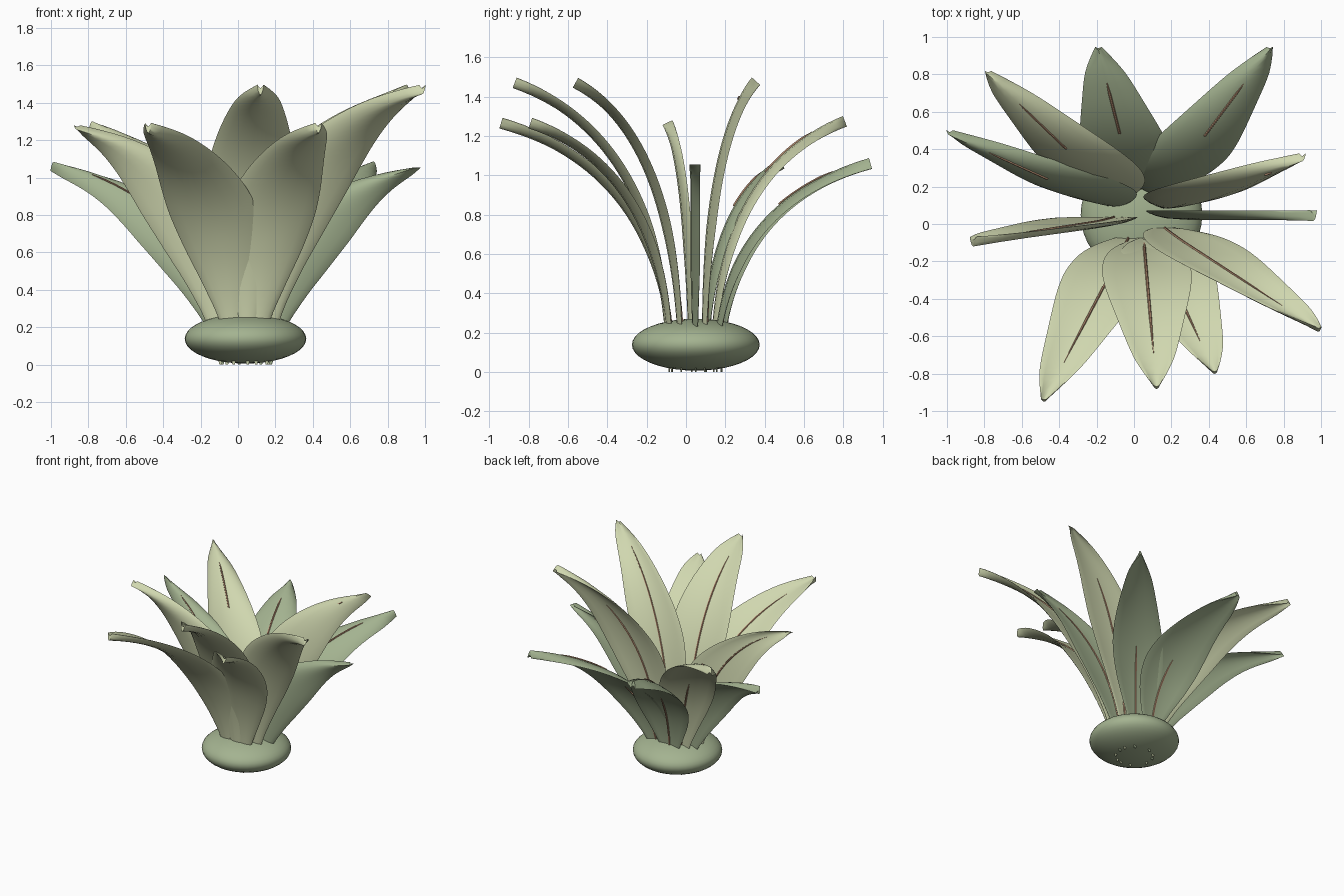
import bpy, bmesh, math
from mathutils import Vector

if "Cube" in bpy.data.objects:
    bpy.data.objects.remove(bpy.data.objects["Cube"])


def material(name, rgb):
    m = bpy.data.materials.new(name)
    m.diffuse_color = (*rgb, 1)
    m.use_nodes = True
    m.node_tree.nodes["Principled BSDF"].inputs["Base Color"].default_value = m.diffuse_color
    return m


PALE = material("pale_green", (0.63, 0.68, 0.43))
SAGE = material("sage_green", (0.37, 0.45, 0.28))
BROWN = material("vein_brown", (0.50, 0.29, 0.18))
CENTRE = Vector((0.04, 0.05, 0))


def finish(bm, name, mat):
    bmesh.ops.recalc_face_normals(bm, faces=bm.faces)
    me = bpy.data.meshes.new(name)
    bm.to_mesh(me)
    bm.free()
    ob = bpy.data.objects.new(name, me)
    bpy.context.collection.objects.link(ob)
    me.materials.append(mat)
    bpy.ops.object.select_all(action='DESELECT')
    ob.select_set(True)
    bpy.context.view_layer.objects.active = ob
    bpy.ops.object.shade_smooth_by_angle(angle=math.radians(50))
    return ob


def loft(bm, rings):
    """Skin a list of closed rings and cap both ends."""
    rows = [[bm.verts.new(p) for p in ring] for ring in rings]
    n = len(rows[0])
    for a, b in zip(rows, rows[1:]):
        for i in range(n):
            bm.faces.new((a[i], a[(i + 1) % n], b[(i + 1) % n], b[i]))
    bm.faces.new(rows[0][::-1])
    bm.faces.new(rows[-1])


def interp(table, t):
    """Smooth interpolation through (t, value) pairs."""
    n = len(table)
    for i in range(n - 1):
        (t0, a), (t1, b) = table[i], table[i + 1]
        if t <= t1:
            def slope(j):
                p, q = table[max(j - 1, 0)], table[min(j + 1, n - 1)]
                return (q[1] - p[1]) / (q[0] - p[0])
            s, d = (t - t0) / (t1 - t0), t1 - t0
            return ((2*s**3 - 3*s*s + 1) * a + (s**3 - 2*s*s + s) * d * slope(i)
                    + (3*s*s - 2*s**3) * b + (s**3 - s*s) * d * slope(i + 1))
    return table[-1][1]


WIDTH = [(0, 0.012), (0.15, 0.15), (0.25, 0.27), (0.38, 0.41), (0.5, 0.475),
         (0.6, 0.465), (0.7, 0.41), (0.83, 0.305), (0.91, 0.22), (0.96, 0.13), (1, 0.035)]


def cup_depth(t):
    return 0.036 * min(1, t / 0.4)


def spine(tip, t):
    """Point on the arching midrib and the blade normal (toward the back)."""
    out = Vector((tip[0] - CENTRE.x, tip[1] - CENTRE.y, 0))
    base = CENTRE + out.normalized() * 0.135
    rise = Vector((0, 0, tip[2]))
    run = Vector((tip[0], tip[1], 0)) - base
    u = 3 * (1 - t) * t * t * 0.25 + t ** 3
    v = 3 * (1 - t)**2 * t * 0.45 + 3 * (1 - t) * t * t * 0.85 + t ** 3
    du = 6 * (1 - t) * t * 0.25 + 3 * t * t * 0.75
    dv = 3 * (1 - t)**2 * 0.45 + 6 * (1 - t) * t * 0.40 + 3 * t * t * 0.15
    tan = run * du + rise * dv
    return base + run * u + rise * v, Vector((0, tan.z, -tan.y)).normalized()


def rib(name, tip, start, end, side):
    """Thin vein on the given side of a blade."""
    bm = bmesh.new()
    rings = []
    for k in range(17):
        t = start + (end - start) * k / 16
        p, n = spine(tip, t)
        p = p + n * (0.014 * side - 0.4 * cup_depth(t))
        r = 0.0075 * min(1, 0.3 + 4 * (1 - k / 16))
        rings.append([p + Vector((r * math.cos(a), 0, 0)) + n * r * math.sin(a)
                      for a in (math.tau * i / 6 for i in range(6))])
    loft(bm, rings)
    finish(bm, name, BROWN)


def leaf(name, tip, mat):
    # blade: lens section with both edges curled toward the back
    bm = bmesh.new()
    rings, steps, m = [], 36, 8
    for k in range(steps + 1):
        t = k / steps
        p, n = spine(tip, t)
        half = interp(WIDTH, t) / 2
        thick = 0.004 + 0.009 * min(1, t / 0.12) + 0.006 * max(0, (t - 0.85) / 0.15)
        ring = []
        for i in range(2 * m):
            a = math.pi * i / m
            s, h = math.cos(a), math.sin(a)
            ring.append(p + Vector((half * s, 0, 0))
                        + n * (thick * h + cup_depth(t) * (s * s - 0.4)))
        rings.append(ring)
    loft(bm, rings)
    finish(bm, name, mat)

    # veins: one run on front leaves, swapping sides on backward-arching ones
    if tip[1] < 0.1:
        rib(name + "_vein", tip, 0.12, 0.89, 1)
    else:
        swap = 0.74 if tip[2] > 1.4 else 0.55
        rib(name + "_vein_low", tip, 0.12, swap, 1)
        rib(name + "_vein_high", tip, swap + 0.13, 0.89, -1)


# flattened root bulb
bm = bmesh.new()
bmesh.ops.create_uvsphere(bm, u_segments=40, v_segments=20, radius=1)
for v in bm.verts:
    v.co = Vector((v.co.x * 0.325, v.co.y * 0.325, v.co.z * 0.132 + 0.138)) + CENTRE
finish(bm, "root_bulb", SAGE)

# three whorls of leaves given by their tip positions
WHORLS = {
    "lower_leaf": (SAGE, 1.055, [(0.96, 0.05), (0.725, 0.94), (-0.19, 0.94), (-0.985, 0.49)]),
    "middle_leaf": (PALE, 1.27, [(-0.78, 0.81), (-0.86, -0.09), (-0.48, -0.94), (0.43, -0.79)]),
    "upper_leaf": (PALE, 1.475, [(0.12, -0.87), (0.985, -0.56), (0.90, 0.36)]),
}
for name, (mat, height, tips) in WHORLS.items():
    for i, (x, y) in enumerate(tips):
        leaf(f"{name}_{i + 1}", (x, y, height), mat)
